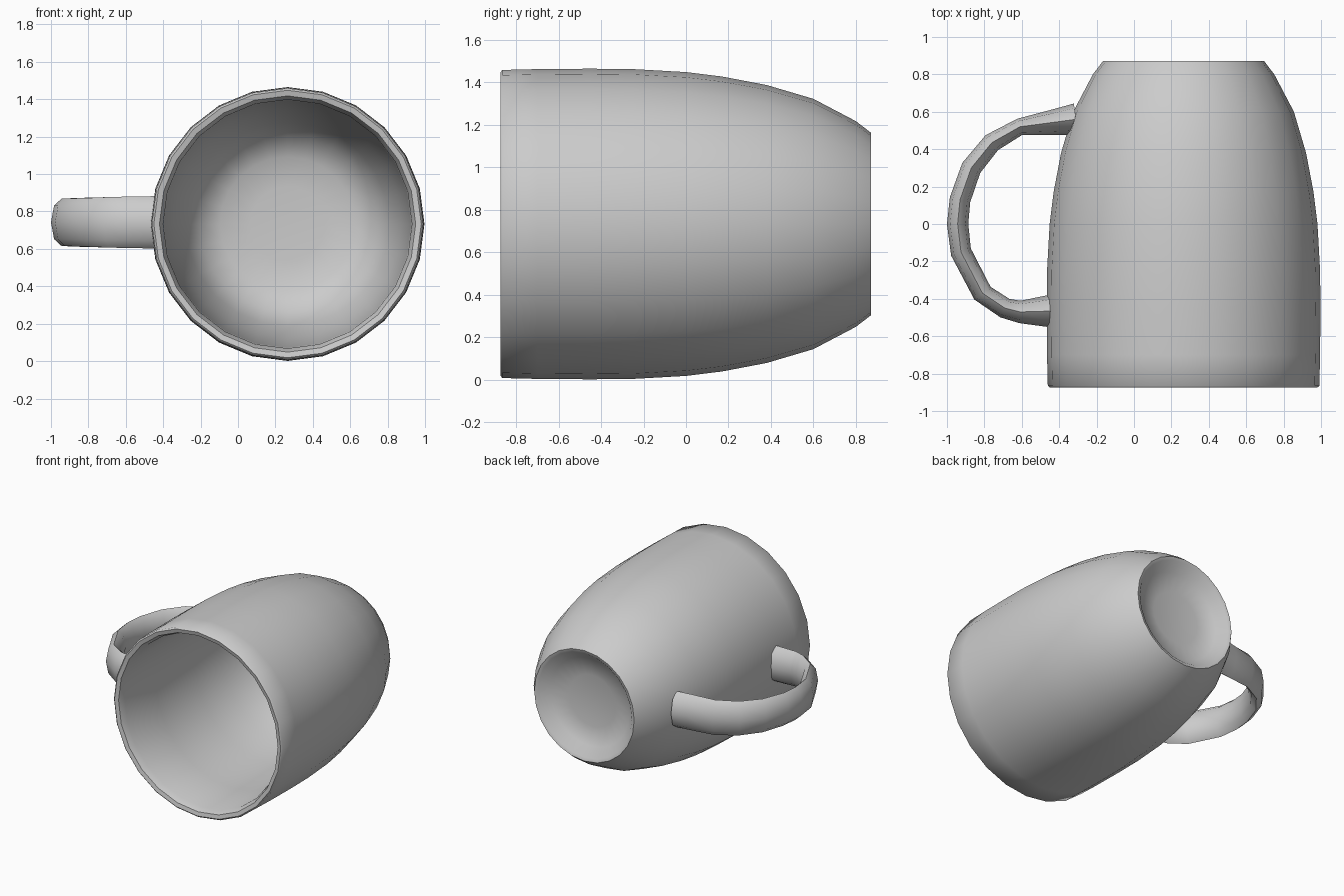
import bpy, bmesh
from math import sin, cos, pi, radians
from mathutils import Vector

if "Cube" in bpy.data.objects:
    bpy.data.objects.remove(bpy.data.objects["Cube"])

CX, CZ = 0.265, 0.733   # mug axis, running along y


def finish(name, bm, angle):
    bmesh.ops.recalc_face_normals(bm, faces=bm.faces)
    mesh = bpy.data.meshes.new(name)
    bm.to_mesh(mesh)
    bm.free()
    obj = bpy.data.objects.new(name, mesh)
    bpy.context.collection.objects.link(obj)
    bpy.ops.object.select_all(action='DESELECT')
    obj.select_set(True)
    bpy.context.view_layer.objects.active = obj
    bpy.ops.object.shade_smooth_by_angle(angle=radians(angle))
    return obj


def skin(bm, rings):
    """Bridge consecutive rings of points and cap both ends."""
    loops = [[bm.verts.new(p) for p in ring] for ring in rings]
    n = len(loops[0])
    for a, b in zip(loops, loops[1:]):
        for i in range(n):
            j = (i + 1) % n
            bm.faces.new((a[i], a[j], b[j], b[i]))
    bm.faces.new(loops[0])
    bm.faces.new(loops[-1])


# Cup: (radius, y) from the recessed underside, over the outside, to the inner floor
profile = [(0.20, 0.77), (0.34, 0.80), (0.405, 0.865), (0.43, 0.872),
           (0.485, 0.80), (0.59, 0.60), (0.655, 0.38), (0.695, 0.17),
           (0.716, 0.0), (0.73, -0.25), (0.732, -0.45), (0.73, -0.70),
           (0.726, -0.865), (0.715, -0.875), (0.685, -0.868), (0.665, -0.82),
           (0.66, -0.45), (0.645, 0.0), (0.61, 0.27), (0.545, 0.50),
           (0.47, 0.64), (0.36, 0.70), (0.20, 0.715)]
SIDES = 24
bm = bmesh.new()
skin(bm, [[(CX + r * cos(2 * pi * i / SIDES), y, CZ + r * sin(2 * pi * i / SIDES))
           for i in range(SIDES)] for r, y in profile])
finish("cup", bm, 50)

# Handle: flattened tube swept along an arc; (x, y, half thickness, half width)
path = [(-0.31, 0.56, 0.085, 0.14), (-0.42, 0.545, 0.07, 0.14),
        (-0.61, 0.52, 0.045, 0.137), (-0.76, 0.435, 0.052, 0.133),
        (-0.87, 0.30, 0.055, 0.13), (-0.93, 0.13, 0.056, 0.127),
        (-0.943, 0.0, 0.057, 0.127), (-0.925, -0.15, 0.056, 0.127),
        (-0.81, -0.37, 0.055, 0.13), (-0.69, -0.45, 0.055, 0.135),
        (-0.61, -0.47, 0.06, 0.137), (-0.43, -0.465, 0.09, 0.14)]
points = [Vector((x, y, 0.742)) for x, y, _, _ in path]
rings = []
for k, (p, (_, _, t, w)) in enumerate(zip(points, path)):
    along = (points[min(k + 1, len(path) - 1)] - points[max(k - 1, 0)]).normalized()
    side = Vector((-along.y, along.x, 0))
    rings.append([p + side * t * cos(2 * pi * i / 8) + Vector((0, 0, w * sin(2 * pi * i / 8)))
                  for i in range(8)])
bm = bmesh.new()
skin(bm, rings)
finish("handle", bm, 60)
